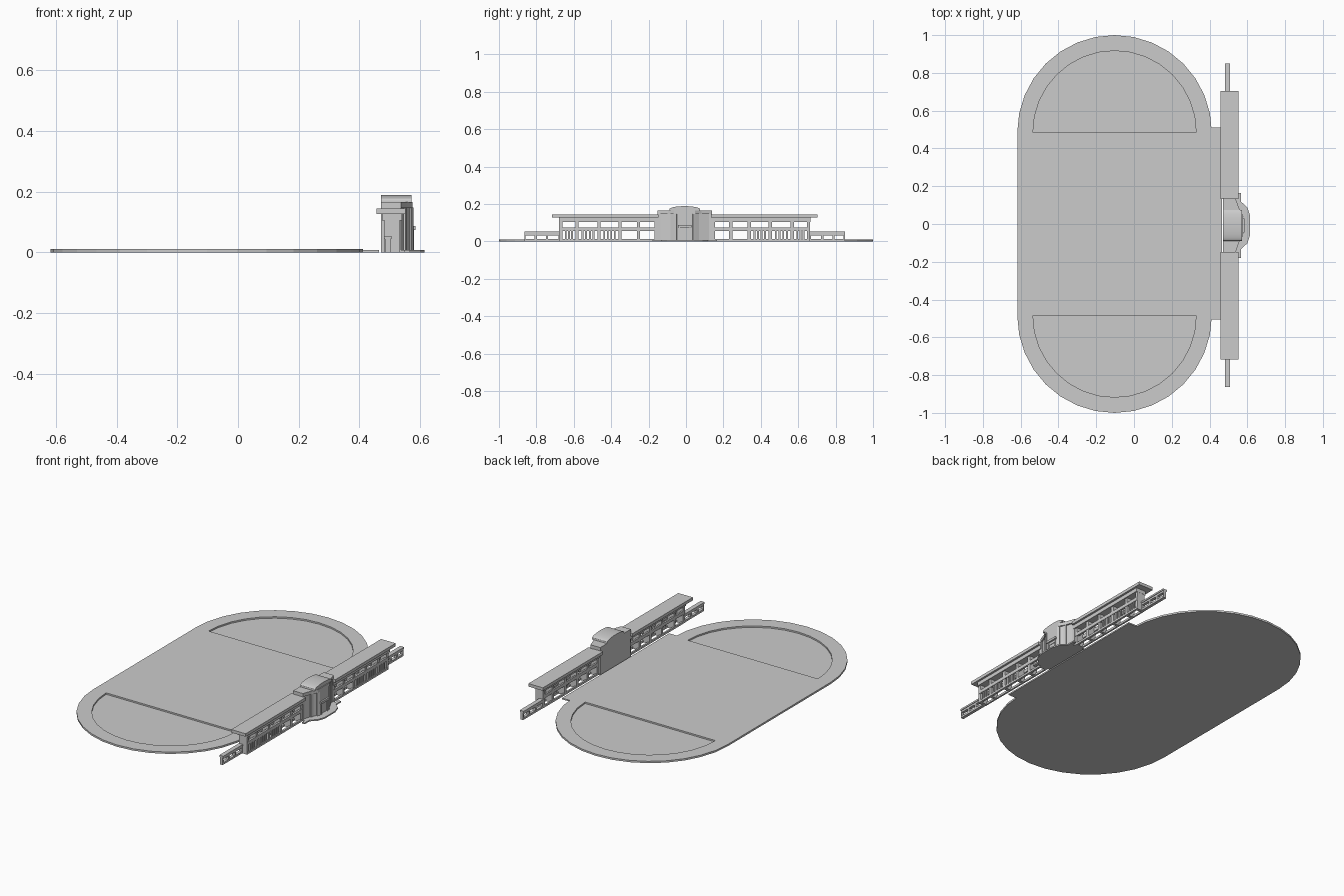
import bpy, bmesh, math
from mathutils import Matrix, Vector

if "Cube" in bpy.data.objects:
    bpy.data.objects.remove(bpy.data.objects["Cube"])

CY = -0.007      # symmetry line of the building
TX, R, RI, SY = -0.103, 0.515, 0.432, 0.485   # track centre, radii, straight half length


def make(name, bm, smooth=False):
    bmesh.ops.recalc_face_normals(bm, faces=bm.faces)
    me = bpy.data.meshes.new(name)
    bm.to_mesh(me)
    bm.free()
    ob = bpy.data.objects.new(name, me)
    bpy.context.collection.objects.link(ob)
    if smooth:
        bpy.ops.object.select_all(action='DESELECT')
        ob.select_set(True)
        bpy.context.view_layer.objects.active = ob
        bpy.ops.object.shade_smooth_by_angle(angle=math.radians(30))
    return ob


def prism(bm, pts, offset):
    f = bm.faces.new([bm.verts.new(p) for p in pts])
    res = bmesh.ops.extrude_face_region(bm, geom=[f], use_keep_orig=True)
    vs = [v for v in res['geom'] if isinstance(v, bmesh.types.BMVert)]
    bmesh.ops.translate(bm, verts=vs, vec=offset)


def box(bm, x0, x1, y0, y1, z0, z1, rot=0):
    c = Vector(((x0 + x1) / 2, (y0 + y1) / 2, (z0 + z1) / 2))
    m = (Matrix.Translation(c) @ Matrix.Rotation(rot, 4, 'Z')
         @ Matrix.Diagonal((x1 - x0, y1 - y0, z1 - z0, 1)))
    bmesh.ops.create_cube(bm, size=1, matrix=m)


def boxes(name, items, both=True):
    """Boxes given as x0,x1,d0,d1,z0,z1 (d = distance from symmetry line)."""
    bm = bmesh.new()
    for x0, x1, d0, d1, z0, z1 in items:
        for s in ((1, -1) if both else (1,)):
            a, b = sorted((CY + s * d0, CY + s * d1))
            box(bm, x0, x1, a, b, z0, z1)
    return make(name, bm)


def plan(half):
    return [(x, CY + d) for x, d in half] + [(x, CY - d) for x, d in reversed(half)]


def plate(name, half, z0, z1):
    bm = bmesh.new()
    prism(bm, [(x, y, z0) for x, y in plan(half)], (0, 0, z1 - z0))
    return make(name, bm)


# Track: end rings, sunken end floors, central field and apron
def arc(r, s, n=16):
    return [(TX + r * math.cos(math.pi * i / n), s * (SY + r * math.sin(math.pi * i / n)), 0)
            for i in range(n + 1)]


ring, floor = bmesh.new(), bmesh.new()
for s in (1, -1):
    prism(ring, arc(R, s) + arc(RI, s)[::-1], (0, 0, 0.011))
    prism(floor, arc(RI, s), (0, 0, 0.002))
make("track_end_rings", ring)
make("sunken_end_floors", floor)
bm = bmesh.new()
box(bm, TX - R, TX + R, -SY, SY, 0, 0.011)
make("central_field", bm)
bm = bmesh.new()
box(bm, TX + R - 0.02, 0.465, -0.505, 0.51, 0, 0.008)
make("stand_apron", bm)

# Wings: roof, frieze, cross walls, rails and sills
XB, XF = 0.483, 0.533
posts = [0.662, 0.576, 0.458, 0.346, 0.247, 0.152]
boxes("wing_roof", [(0.457, 0.553, 0.14, 0.71, 0.127, 0.145)])
boxes("wing_frieze", [(0.475, 0.541, 0.14, 0.672, 0.105, 0.127)])
boxes("cross_walls", [(XB, XF, p - 0.009, p + 0.009, 0, 0.106) for p in posts])
boxes("wing_rails", [(a, b, 0.145, 0.67, z0, z1)
                     for a, b in ((XB, XB + 0.01), (XF - 0.01, XF + 0.002))
                     for z0, z1 in ((0, 0.012), (0.055, 0.075))])

# Pickets in the three outer bays
pickets = []
for b in range(3):
    hi, lo = posts[b] - 0.009, posts[b + 1] + 0.009
    n = round((hi - lo) / 0.019)
    for i in range(1, n):
        d = lo + (hi - lo) * i / n
        pickets.append((XF - 0.009, XF - 0.001, d - 0.005, d + 0.005, 0.01, 0.057))
boxes("pickets", pickets)

# Low end walls with openings
E0, E1 = 0.665, 0.857
wall = [(0.485, 0.503, E0, E1, 0, 0.012), (0.485, 0.503, E0, E1, 0.033, 0.044),
        (0.481, 0.507, E0, E1, 0.044, 0.054)]
wall += [(0.485, 0.503, a, b, 0.011, 0.034) for a, b in
         ((E0, 0.675), (0.73, 0.742), (0.79, 0.802), (0.85, E1))]
boxes("end_walls", wall)

# Central pavilion: body, cornice, base, arched top
half = [(0.472, 0.145), (0.537, 0.145), (0.556, 0.09), (0.576, 0.056)]
plate("pavilion_body", [(0.472, 0.143), (0.53, 0.143), (0.548, 0.086), (0.568, 0.052)], 0, 0.15)
plate("pavilion_cornice", half, 0.146, 0.166)
plate("entrance_platform", [(0.472, 0.145), (0.55, 0.145), (0.55, 0.172), (0.567, 0.172),
                            (0.567, 0.125), (0.6, 0.095), (0.615, 0.05)], 0, 0.008)
bm = bmesh.new()
prof = [(0.472, CY + 0.082, 0.165)]
for i in range(17):
    t = math.pi * i / 16
    prof.append((0.472, CY + 0.082 * math.cos(t), 0.172 + 0.017 * math.sin(t)))
prof.append((0.472, CY - 0.082, 0.165))
prism(bm, prof, (0.1, 0, 0))
make("arched_top", bm, smooth=True)

# Pilasters at the corners and mullions on the angled sides
bm = bmesh.new()
for s in (1, -1):
    for (x, d), r in zip(half[1:], (0, 0.3, 0.5)):
        w = 0.008
        xc, yc = x - w, CY + s * (d - w)
        box(bm, xc - w, xc + w, yc - w, yc + w, 0, 0.148, s * r)
make("pavilion_pilasters", bm)
boxes("front_panel", [(0.56, 0.576, 0, 0.042, 0.06, 0.148),
                      (0.56, 0.576, 0.028, 0.042, 0, 0.06)])

# Doorway: jambs, leaf and canopy
boxes("door_jambs", [(0.57, 0.58, 0.026, 0.031, 0, 0.075)])
boxes("door", [(0.566, 0.573, 0, 0.026, 0.006, 0.06)])
boxes("door_canopy", [(0.57, 0.586, 0, 0.037, 0.074, 0.087)])
